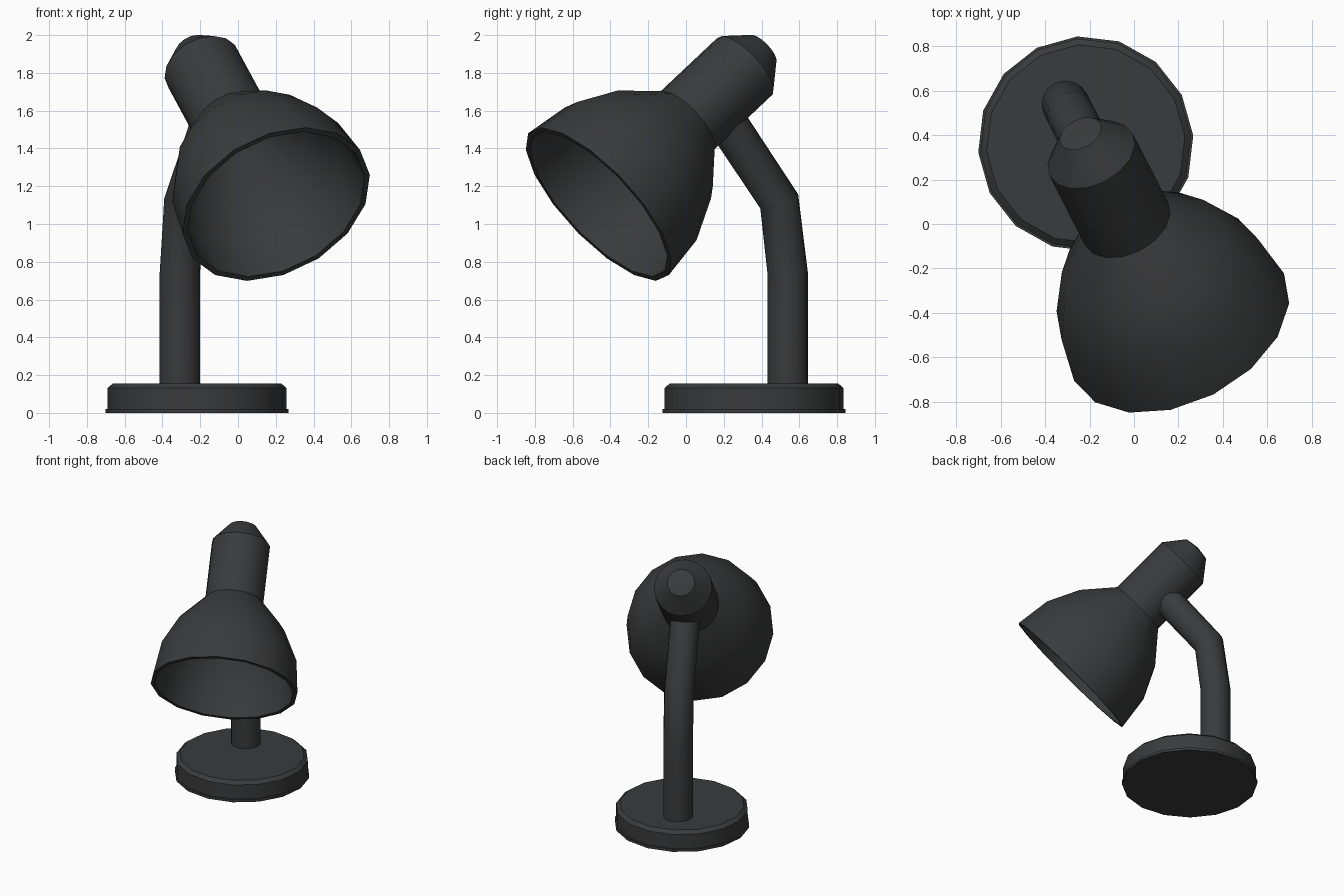
import bpy, bmesh, math
from mathutils import Matrix

if "Cube" in bpy.data.objects:
    bpy.data.objects.remove(bpy.data.objects["Cube"])

SIDES = 16
# Lamp frame: local +x is the direction the head points, origin under the base
FRAME = Matrix.Translation((-0.217, 0.36, 0)) @ Matrix.Rotation(math.radians(-63), 4, 'Z')
# Head frame: origin at the centre of the opening, local +z runs back to the cap
HEAD = FRAME @ Matrix.Translation((0.924, 0, 1.105)) @ Matrix.Rotation(math.radians(-50), 4, 'Y')

mat = bpy.data.materials.new("dark_grey")
mat.diffuse_color = (0.042, 0.043, 0.045, 1)
mat.use_nodes = True
mat.node_tree.nodes["Principled BSDF"].inputs["Base Color"].default_value = mat.diffuse_color


def finish(ob):
    ob.data.materials.append(mat)
    bpy.ops.object.select_all(action='DESELECT')
    ob.select_set(True)
    bpy.context.view_layer.objects.active = ob
    if ob.type == 'CURVE':
        bpy.ops.object.convert(target='MESH')
    bpy.ops.object.shade_smooth_by_angle(angle=math.radians(32))


def lathe(name, profile, matrix):
    """Spin a (radius, height) profile around local z; it starts and ends on the axis."""
    bm = bmesh.new()
    verts = [bm.verts.new((r, 0, h)) for r, h in profile]
    edges = [bm.edges.new(p) for p in zip(verts, verts[1:])]
    bmesh.ops.spin(bm, geom=verts + edges, cent=(0, 0, 0), axis=(0, 0, 1),
                   angle=math.tau, steps=SIDES, use_merge=True)
    bmesh.ops.remove_doubles(bm, verts=bm.verts, dist=1e-4)
    bmesh.ops.recalc_face_normals(bm, faces=bm.faces)
    me = bpy.data.meshes.new(name)
    bm.to_mesh(me)
    bm.free()
    ob = bpy.data.objects.new(name, me)
    ob.matrix_world = matrix
    bpy.context.collection.objects.link(ob)
    finish(ob)


# Round base with a thin foot lip and a chamfered top edge
lathe("base", [(0, 0), (0.485, 0), (0.485, 0.02), (0.475, 0.02),
               (0.475, 0.132), (0.447, 0.156), (0, 0.156)], FRAME)

# Bell shade with wall thickness: inside surface, rim, outside surface
lathe("shade", [(0, 0.655), (0.185, 0.655), (0.36, 0.46), (0.467, 0.245), (0.50, 0),
                (0.53, 0), (0.496, 0.25), (0.387, 0.475), (0.21, 0.68), (0, 0.68)], HEAD)

# Socket housing behind the shade, with tapered cap
lathe("socket_housing", [(0, 0.675), (0.21, 0.675), (0.21, 1.135),
                         (0.10, 1.275), (0, 1.29)], HEAD)

# Bent stem from base to housing
cu = bpy.data.curves.new("stem", 'CURVE')
cu.dimensions = '3D'
cu.bevel_depth = 0.107
cu.bevel_resolution = 6
cu.use_fill_caps = True
path = [(-0.20, 0.14), (-0.20, 0.74), (-0.15, 1.12), (0.20, 1.59)]
sp = cu.splines.new('POLY')
sp.points.add(len(path) - 1)
for pt, (x, z) in zip(sp.points, path):
    pt.co = (x, 0, z, 1)
stem = bpy.data.objects.new("stem", cu)
stem.matrix_world = FRAME
bpy.context.collection.objects.link(stem)
finish(stem)
